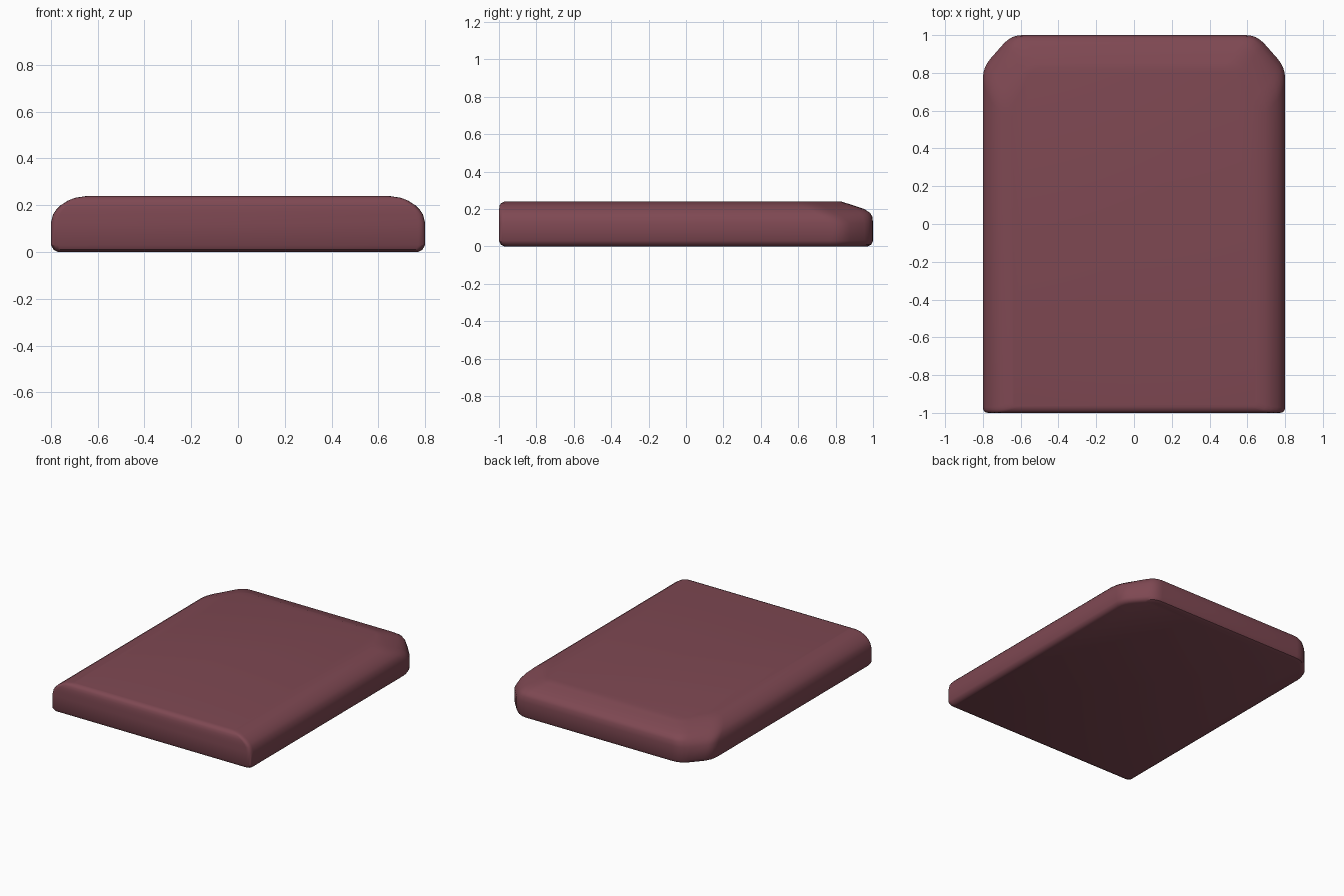
import bpy, bmesh, math
from mathutils import Vector

if "Cube" in bpy.data.objects:
    bpy.data.objects.remove(bpy.data.objects["Cube"])

# Levels: z, side x, front y, back y, corner-cut start y, corner-cut end x
LEVELS = [
    (0.000, 0.770, -0.970, 0.970, 0.820, 0.635),
    (0.010, 0.788, -0.990, 0.990, 0.827, 0.645),
    (0.030, 0.800, -1.000, 1.000, 0.830, 0.650),
    (0.125, 0.800, -1.000, 1.000, 0.830, 0.650),
    (0.160, 0.791, -1.000, 0.996, 0.785, 0.645),
    (0.180, 0.778, -1.000, 0.984, 0.750, 0.638),
    (0.200, 0.758, -0.999, 0.953, 0.712, 0.620),
    (0.220, 0.727, -0.996, 0.893, 0.672, 0.580),
    (0.232, 0.697, -0.988, 0.856, 0.650, 0.555),
    (0.240, 0.645, -0.970, 0.830, 0.630, 0.530),
]


def rounded_outline(x, front, back, cut_y, cut_x, steps=4):
    """Six-sided plan outline with softened corners."""
    right = [(x, front, 0.03), (x, cut_y, 0.06), (cut_x, back, 0.06)]
    corners = right + [(-a, b, r) for a, b, r in reversed(right)]
    pts = [Vector((a, b)) for a, b, _ in corners]
    out = []
    for i, p in enumerate(pts):
        r = corners[i][2]
        a = p + (pts[i - 1] - p).normalized() * r
        b = p + (pts[(i + 1) % len(pts)] - p).normalized() * r
        for k in range(steps + 1):
            t = k / steps
            out.append(a * (1 - t) ** 2 + p * 2 * t * (1 - t) + b * t * t)
    return out


# Slab body: stacked outlines joined with faces and capped
bm = bmesh.new()
rings = [[bm.verts.new((p.x, p.y, z)) for p in rounded_outline(*dims)]
         for z, *dims in LEVELS]
for low, high in zip(rings, rings[1:]):
    n = len(low)
    for i in range(n):
        j = (i + 1) % n
        bm.faces.new((low[i], low[j], high[j], high[i]))
bm.faces.new(rings[0][::-1])
bm.faces.new(rings[-1])
bmesh.ops.recalc_face_normals(bm, faces=bm.faces)

mesh = bpy.data.meshes.new("slab_body")
bm.to_mesh(mesh)
bm.free()
body = bpy.data.objects.new("slab_body", mesh)
bpy.context.collection.objects.link(body)

# Dark red finish
mat = bpy.data.materials.new("dark_red")
mat.diffuse_color = (0.21, 0.065, 0.085, 1)
mat.use_nodes = True
mat.node_tree.nodes["Principled BSDF"].inputs["Base Color"].default_value = mat.diffuse_color
mesh.materials.append(mat)

bpy.context.view_layer.objects.active = body
body.select_set(True)
bpy.ops.object.shade_smooth_by_angle(angle=math.radians(35))
